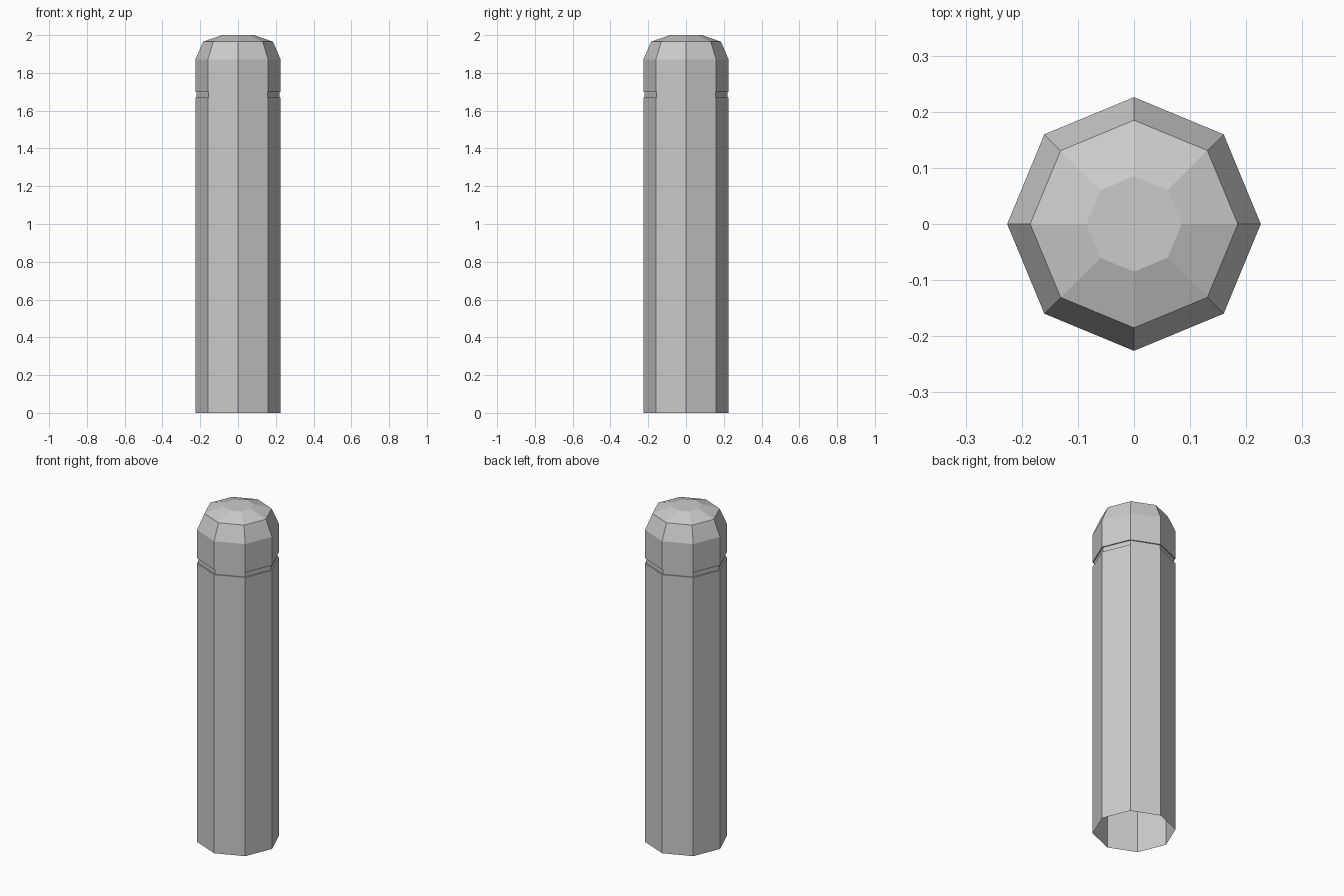
import bpy, bmesh
from math import cos, sin, pi

if "Cube" in bpy.data.objects:
    bpy.data.objects.remove(bpy.data.objects["Cube"])

SIDES = 8
# Profile (radius, height): open base, shallow groove, chamfered crown
PROFILE = [(0.226, 0.0), (0.226, 1.67), (0.219, 1.67), (0.219, 1.70),
           (0.226, 1.70), (0.226, 1.87), (0.185, 1.965), (0.085, 2.0)]

bm = bmesh.new()
rings = [[bm.verts.new((r * cos(2 * pi * i / SIDES), r * sin(2 * pi * i / SIDES), z))
          for i in range(SIDES)] for r, z in PROFILE]

# Side walls
for lower, upper in zip(rings, rings[1:]):
    for i in range(SIDES):
        j = (i + 1) % SIDES
        bm.faces.new((lower[i], lower[j], upper[j], upper[i]))

# Flat top cap; the bottom stays open
bm.faces.new(rings[-1])

mesh = bpy.data.meshes.new("bollard_post")
bm.to_mesh(mesh)
bm.free()
bpy.context.collection.objects.link(bpy.data.objects.new("bollard_post", mesh))
